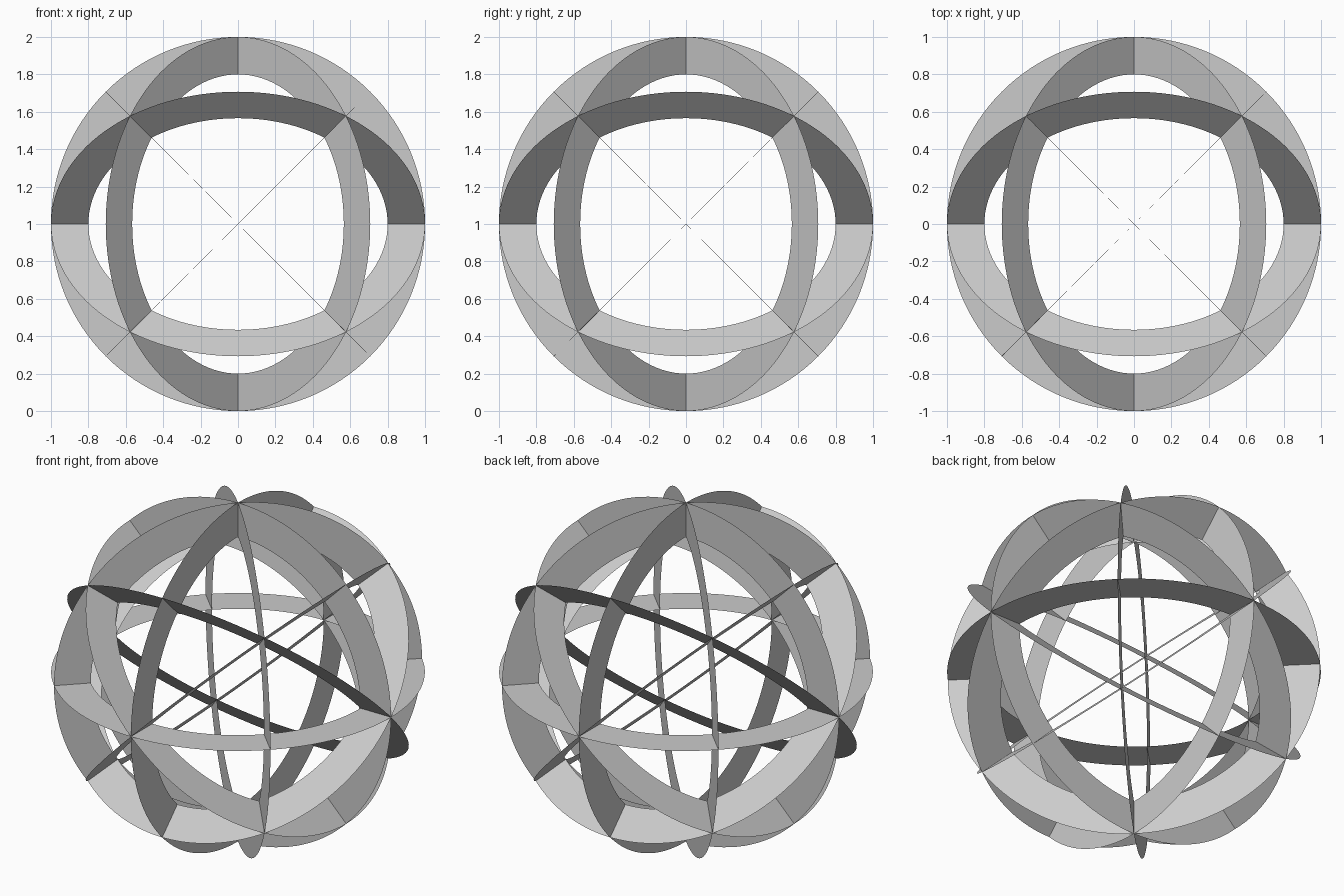
import bpy, math
from mathutils import Vector

if "Cube" in bpy.data.objects:
    bpy.data.objects.remove(bpy.data.objects["Cube"])

OUTER, INNER, SEGMENTS = 1.0, 0.8, 128
CENTRE = Vector((0, 0, 1))


def flat_ring(name, normal):
    """Paper-thin annulus around the sphere centre, facing along normal."""
    rot = Vector(normal).to_track_quat('Z', 'Y')
    verts, faces = [], []
    for i in range(SEGMENTS):
        a = 2 * math.pi * i / SEGMENTS
        d = rot @ Vector((math.cos(a), math.sin(a), 0))
        verts += [CENTRE + d * INNER, CENTRE + d * OUTER]
        j = (i + 1) % SEGMENTS
        faces.append((2 * i, 2 * i + 1, 2 * j + 1, 2 * j))
    mesh = bpy.data.meshes.new(name)
    mesh.from_pydata(verts, [], faces)
    obj = bpy.data.objects.new(name, mesh)
    bpy.context.collection.objects.link(obj)


# Three rings in the main planes
for axis, n in (("side", (1, 0, 0)), ("front", (0, 1, 0)), ("level", (0, 0, 1))):
    flat_ring(axis + "_ring", n)

# Six rings in the diagonal planes
for s, label in ((1, "a"), (-1, "b")):
    flat_ring("upright_diagonal_ring_" + label, (1, s, 0))
    flat_ring("sideways_tilted_ring_" + label, (1, 0, s))
    flat_ring("forward_tilted_ring_" + label, (0, 1, s))
